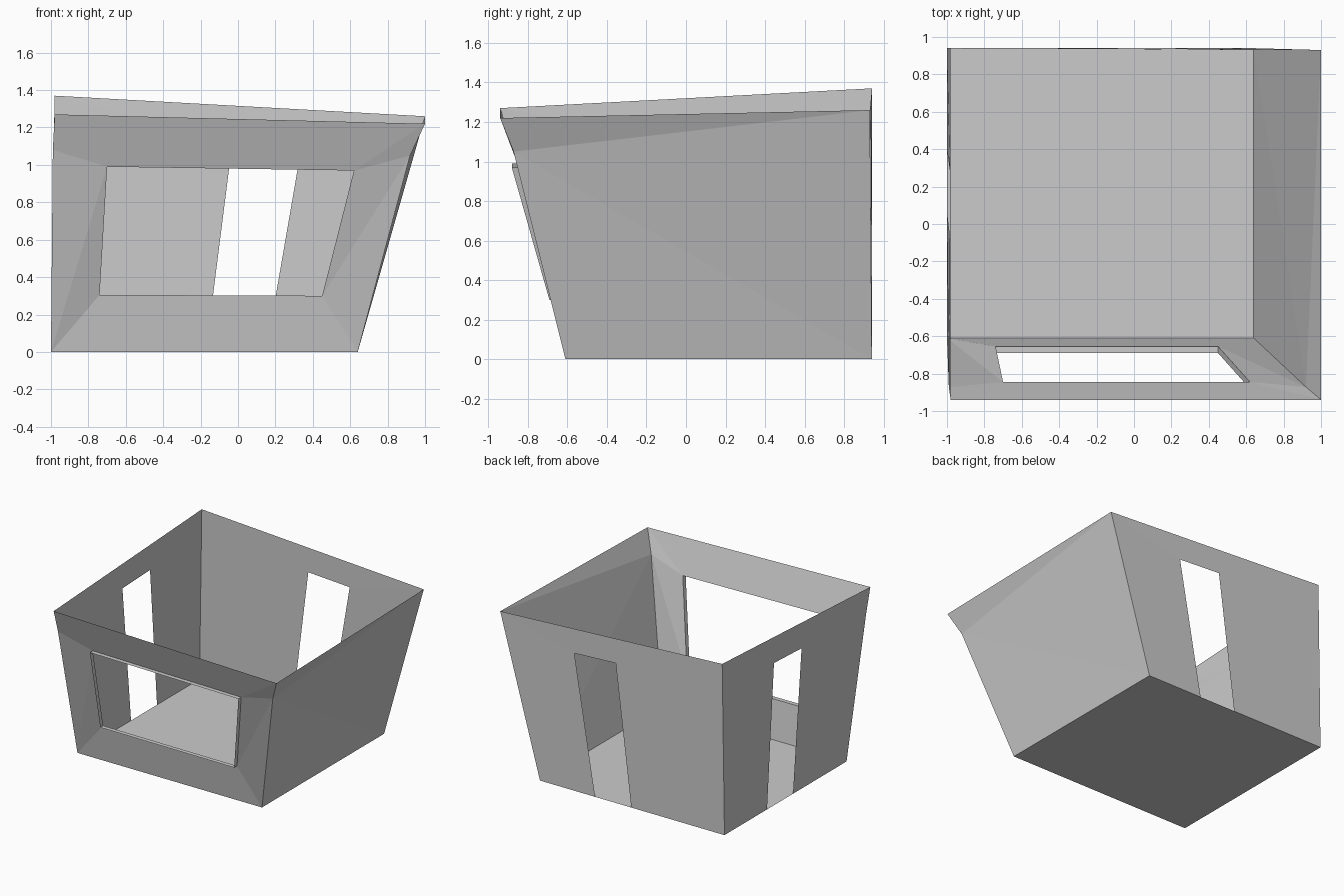
import bpy

if "Cube" in bpy.data.objects:
    bpy.data.objects.remove(bpy.data.objects["Cube"])


def part(name, verts, faces):
    mesh = bpy.data.meshes.new(name)
    mesh.from_pydata(verts, [], faces)
    mesh.update()
    obj = bpy.data.objects.new(name, mesh)
    bpy.context.collection.objects.link(obj)
    return obj


# Shell corners: bottom, bend on the front edges, top
bot_fl, bot_fr = (-1, -0.61, 0), (0.64, -0.61, 0)
bot_bl, bot_br = (-1, 0.94, 0), (0.64, 0.94, 0)
bend_l, bend_r = (-0.99, -0.872, 1.08), (0.92, -0.872, 1.05)
top_fl, top_fr = (-0.98, -0.94, 1.27), (1, -0.94, 1.22)
top_bl, top_br = (-0.98, 0.94, 1.37), (1, 0.93, 1.26)

# Floor and plain right wall
part("floor", [bot_fl, bot_fr, bot_br, bot_bl], [(3, 2, 1, 0)])
part("right_wall", [bot_fr, bot_br, top_br, top_fr, bend_r],
     [(0, 1, 4), (1, 2, 4), (2, 3, 4)])

# Front wall around the window opening
window = [(-0.74, -0.655, 0.305), (0.45, -0.655, 0.30),
          (0.62, -0.845, 0.97), (-0.70, -0.845, 0.99)]
part("front_wall", [bot_fl, bot_fr, bend_r, top_fr, top_fl, bend_l] + window,
     [(0, 1, 7, 6),                          # below the window
      (1, 2, 7), (2, 8, 7),                  # right side
      (2, 3, 8), (3, 4, 9, 8), (4, 5, 9),    # above the window
      (5, 0, 9), (0, 6, 9)])                 # left side

# Thin window frame standing out from the wall
rim = [(x, y - 0.036, z) for x, y, z in window]
part("window_frame", window + rim,
     [(i, (i + 1) % 4, (i + 1) % 4 + 4, i + 4) for i in range(4)])

# Back wall with a slanted doorway (bottom and top corners of the opening)
part("back_wall",
     [bot_br, (0.15, 0.94, 0), (0.34, 0.932, 1.10), top_br,
      bot_bl, (-0.172, 0.94, 0), (-0.03, 0.935, 1.12), top_bl],
     [(0, 1, 2, 3), (5, 4, 7, 6), (3, 2, 6, 7)])

# Left wall with a slanted doorway
part("left_wall",
     [bot_bl, (-1, 0.40, 0), (-0.985, 0.29, 1.13), top_bl,
      bot_fl, (-1, 0.07, 0), (-0.985, -0.06, 1.115), top_fl, bend_l],
     [(0, 1, 2, 3), (5, 4, 8, 6), (6, 8, 7), (3, 2, 6, 7)])
